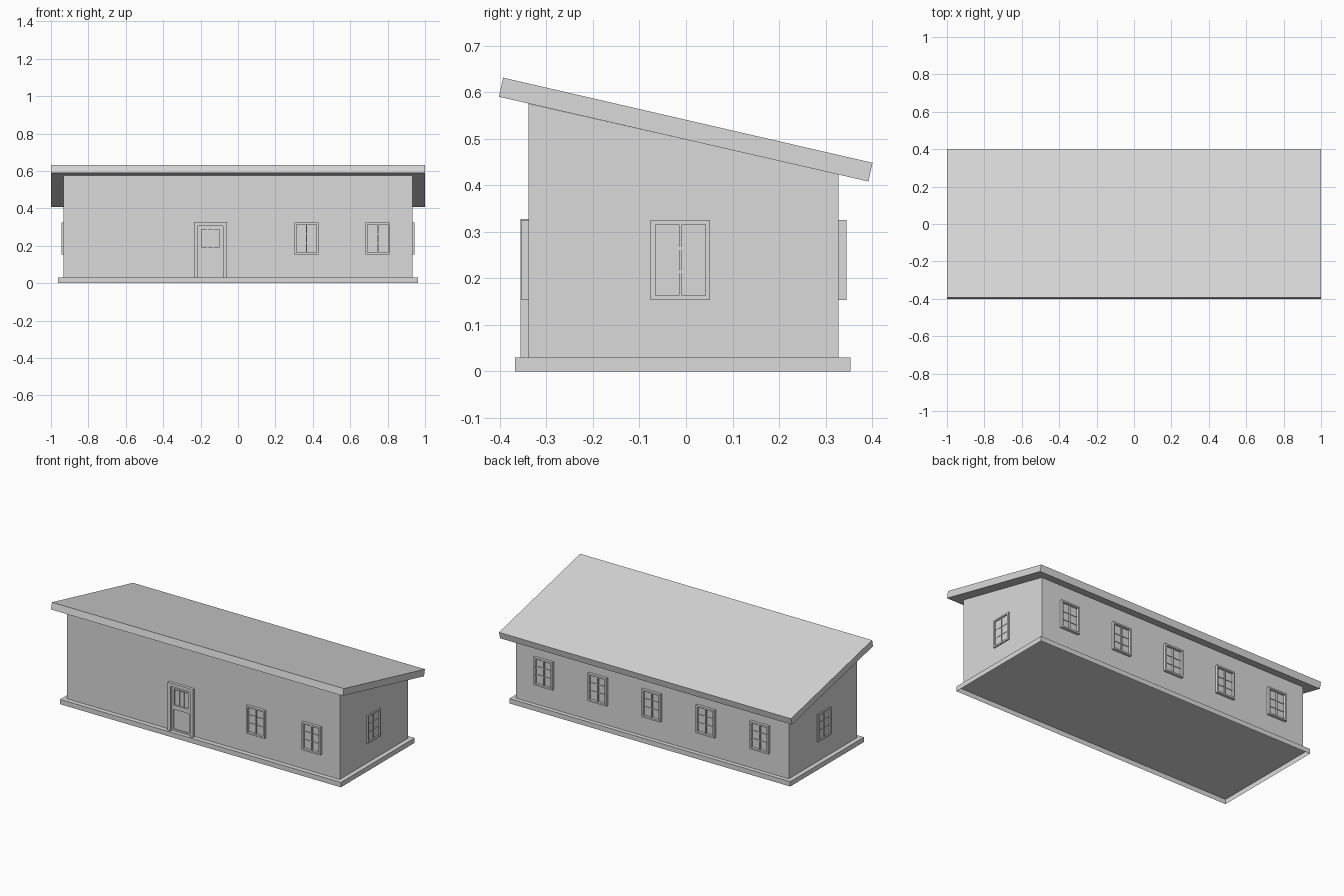
import bpy
import bmesh
from math import pi
from mathutils import Matrix, Vector

if "Cube" in bpy.data.objects:
    bpy.data.objects.remove(bpy.data.objects["Cube"], do_unlink=True)

GREY = (0.7, 0.7, 0.7, 1)
plain = bpy.data.materials.new("plain_grey")
plain.use_nodes = True
plain.diffuse_color = GREY
plain.node_tree.nodes["Principled BSDF"].inputs["Base Color"].default_value = GREY


def place(name, mesh, loc=(0, 0, 0), turn=0, depth=1):
    ob = bpy.data.objects.new(name, mesh)
    ob.location, ob.rotation_euler.z, ob.scale.y = loc, turn, depth
    bpy.context.collection.objects.link(ob)
    return ob


def finish(bm, name, open_below=False):
    bmesh.ops.recalc_face_normals(bm, faces=bm.faces)
    if open_below:
        under = [f for f in bm.faces if f.normal.z < -0.9]
        bmesh.ops.delete(bm, geom=under, context="FACES_ONLY")
    mesh = bpy.data.meshes.new(name)
    bm.to_mesh(mesh)
    bm.free()
    mesh.materials.append(plain)
    return mesh


def box(bm, x0, x1, y0, y1, z0, z1):
    size = Vector((x1 - x0, y1 - y0, z1 - z0))
    mid = Vector((x0 + x1, y0 + y1, z0 + z1)) / 2
    bmesh.ops.create_cube(bm, size=1, matrix=Matrix.Translation(mid) @ Matrix.Diagonal(size).to_4x4())


def frame(bm, x0, x1, z0, z1, width, out, sill=True):
    """Rectangular surround standing out from the wall towards -y."""
    box(bm, x0, x0 + width, -out, 0, z0, z1)
    box(bm, x1 - width, x1, -out, 0, z0, z1)
    box(bm, x0 + width, x1 - width, -out, 0, z1 - width, z1)
    if sill:
        box(bm, x0 + width, x1 - width, -out, 0, z0, z0 + width)


def extrude_profile(name, profile, half, open_below=False):
    """Side profile in (y, z) swept along x."""
    bm = bmesh.new()
    face = bm.faces.new([bm.verts.new((-half, y, z)) for y, z in profile])
    swept = bmesh.ops.extrude_face_region(bm, geom=[face])["geom"]
    verts = [v for v in swept if isinstance(v, bmesh.types.BMVert)]
    bmesh.ops.translate(bm, verts=verts, vec=(2 * half, 0, 0))
    return place(name, finish(bm, name, open_below))


FRONT, BACK, SIDE = -0.338, 0.328, 0.934

# Main shell: the foundation is a hollow tray, open underneath
extrude_profile("foundation", [(-0.367, 0), (0.354, 0), (0.354, 0.03), (-0.367, 0.03)], 0.962, True)
extrude_profile("walls", [(FRONT, 0.03), (BACK, 0.03), (BACK, 0.423), (FRONT, 0.575)], SIDE, True)
extrude_profile("roof", [(-0.402, 0.59), (0.392, 0.408), (0.401, 0.448), (-0.393, 0.631)], 1.0)

# Window: surround, centre post, shallow glazing bars, glass
bm = bmesh.new()
frame(bm, -0.064, 0.064, -0.086, 0.086, 0.01, 0.017)
box(bm, -0.003, 0.003, -0.011, 0, -0.076, 0.076)
for x0, x1 in ((-0.054, -0.003), (0.003, 0.054)):
    for z in (-0.025, 0.025):
        box(bm, x0, x1, -0.005, 0, z - 0.003, z + 0.003)
box(bm, -0.054, 0.054, -0.001, 0, -0.076, 0.076)
window = finish(bm, "window")

SILL = 0.239
for i, x in enumerate((0.366, 0.747)):
    place(f"front_window_{i + 1}", window, (x, FRONT, SILL))
for i in range(5):
    place(f"back_window_{i + 1}", window, (0.37 * (i - 2), BACK, SILL), pi)
place("left_window", window, (SIDE, -0.012, SILL), pi / 2, 0.5)
place("right_window", window, (-SIDE, -0.012, SILL), -pi / 2, 0.5)

# Door surround
bm = bmesh.new()
frame(bm, -0.087, 0.087, 0.03, 0.327, 0.02, 0.018, sill=False)
place("door_frame", finish(bm, "door_frame"), (-0.147, FRONT, 0))

# Door leaf: stiles and rails, glazed top with bars, sunk lower panel
bm = bmesh.new()
frame(bm, -0.064, 0.064, 0.032, 0.304, 0.01, 0.008)
box(bm, -0.054, 0.054, -0.008, 0, 0.165, 0.187)
frame(bm, -0.054, 0.054, 0.187, 0.294, 0.006, 0.011)
for x in (-0.016, 0.016):
    box(bm, x - 0.002, x + 0.002, -0.004, 0, 0.193, 0.288)
box(bm, -0.054, 0.054, -0.001, 0, 0.042, 0.294)
place("door", finish(bm, "door"), (-0.147, FRONT, 0))
